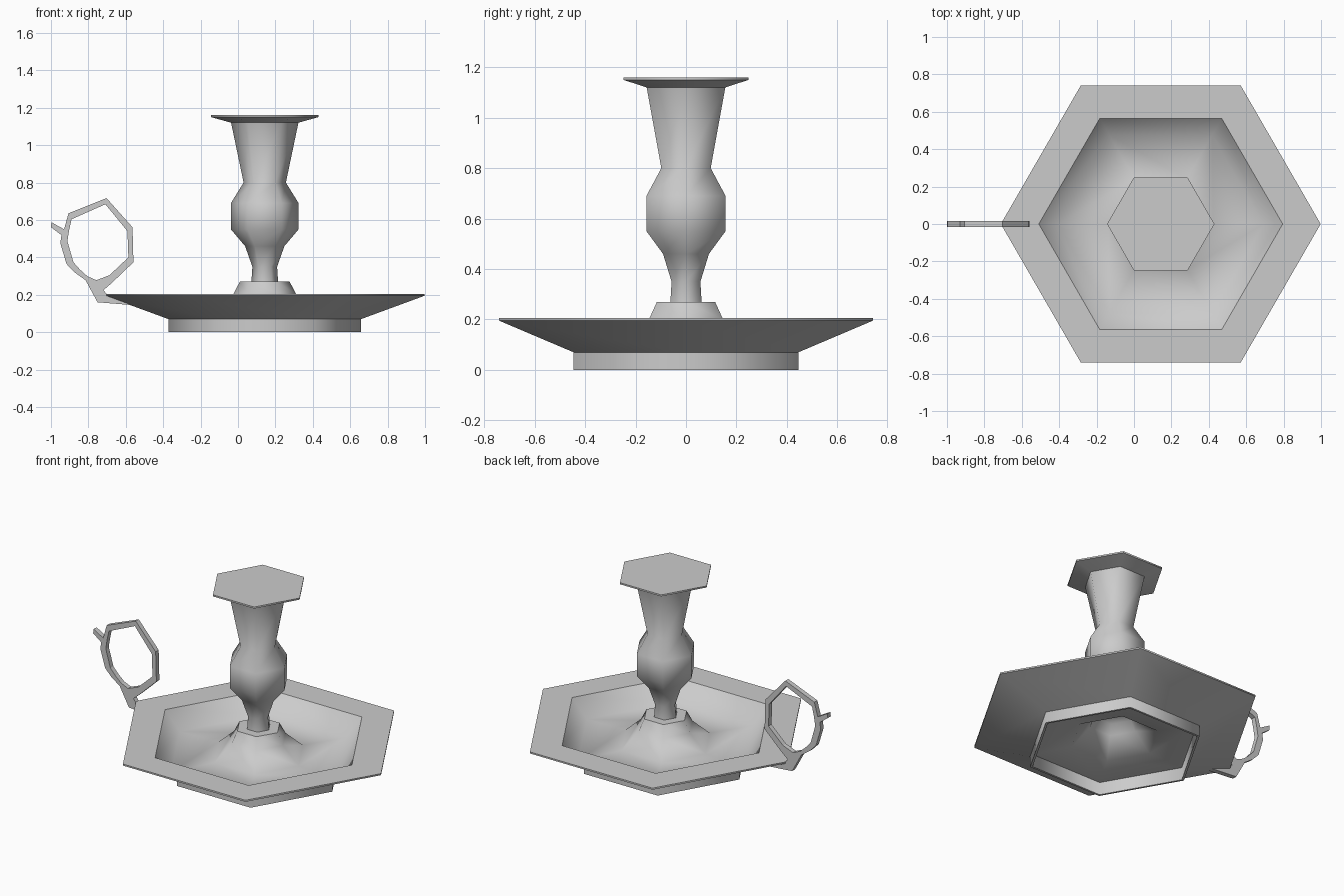
import bpy, bmesh, math

if "Cube" in bpy.data.objects:
    bpy.data.objects.remove(bpy.data.objects["Cube"])

CX = 0.143   # axis of the dish and stem
SIDES = 6


def finish(bm, name):
    bmesh.ops.recalc_face_normals(bm, faces=bm.faces[:])
    me = bpy.data.meshes.new(name)
    bm.to_mesh(me)
    bm.free()
    ob = bpy.data.objects.new(name, me)
    bpy.context.collection.objects.link(ob)
    return ob


def lathe(name, profile, sharp):
    """Six-sided turned solid, smooth except at the listed profile rings."""
    bm = bmesh.new()
    rings = []
    for r, z in profile:
        rings.append([bm.verts.new((CX + r * math.cos(math.tau * k / SIDES),
                                    r * math.sin(math.tau * k / SIDES), z))
                      for k in range(SIDES)])
    for a, b in zip(rings, rings[1:]):
        for k in range(SIDES):
            n = (k + 1) % SIDES
            bm.faces.new((a[k], a[n], b[n], b[k]))
    bm.faces.new(rings[0])
    bm.faces.new(rings[-1])
    for f in bm.faces:
        f.smooth = True
    for i in sharp:
        for k in range(SIDES):
            bm.edges.get((rings[i][k], rings[i][(k + 1) % SIDES])).smooth = False
    return finish(bm, name)


# Dish: raised foot, sunken floor, flat rim, sloping underside, hollow base ring
lathe("dish", [(0.133, 0.27), (0.17, 0.20), (0.28, 0.10), (0.55, 0.095),
               (0.652, 0.205), (0.855, 0.205), (0.855, 0.195), (0.515, 0.07),
               (0.515, 0.0), (0.50, 0.0), (0.50, 0.08), (0.26, 0.085),
               (0.15, 0.19), (0.12, 0.25)],
      [0, 4, 5, 6, 7, 8, 9, 10])

# Stem with bulb, flared cup and drip plate
lathe("stem", [(0.072, 0.26), (0.066, 0.35), (0.105, 0.46), (0.181, 0.55),
               (0.181, 0.69), (0.113, 0.80), (0.18, 1.12), (0.287, 1.15),
               (0.287, 1.16)],
      [0, 6, 7, 8])

# Handle: flat finger ring with thumb tab and foot, drawn in x-z and extruded in y
outer = [(-.703, .717), (-.564, .561), (-.559, .374), (-.676, .262), (-.745, .245),
         (-.815, .278), (-.874, .32), (-.917, .365), (-.95, .476), (-.944, .519),
         (-.93, .55), (-.906, .636)]
inner = [(-.709, .684), (-.591, .54), (-.586, .40), (-.687, .305), (-.757, .278),
         (-.805, .299), (-.845, .335), (-.88, .374), (-.912, .487), (-.908, .515),
         (-.902, .55), (-.89, .604)]
tab = [(-.997, .588), (-1.0, .561)]
foot = [(-.719, .225), (-.70, .20), (-.553, .144), (-.751, .16)]
T = 0.015

bm = bmesh.new()
o, i, t, f = [[bm.verts.new((x, -T, z)) for x, z in pts]
              for pts in (outer, inner, tab, foot)]
for k in range(len(o)):
    n = (k + 1) % len(o)
    bm.faces.new((o[k], o[n], i[n], i[k]))
bm.faces.new((o[9], o[10], t[0], t[1]))
bm.faces.new([o[5], o[4], o[3]] + f)
bmesh.ops.recalc_face_normals(bm, faces=bm.faces[:])
front = bm.faces[:]
ret = bmesh.ops.extrude_face_region(bm, geom=front, use_keep_orig=True)
new = [v for v in ret["geom"] if isinstance(v, bmesh.types.BMVert)]
bmesh.ops.translate(bm, verts=new, vec=(0, 2 * T, 0))
finish(bm, "handle")
